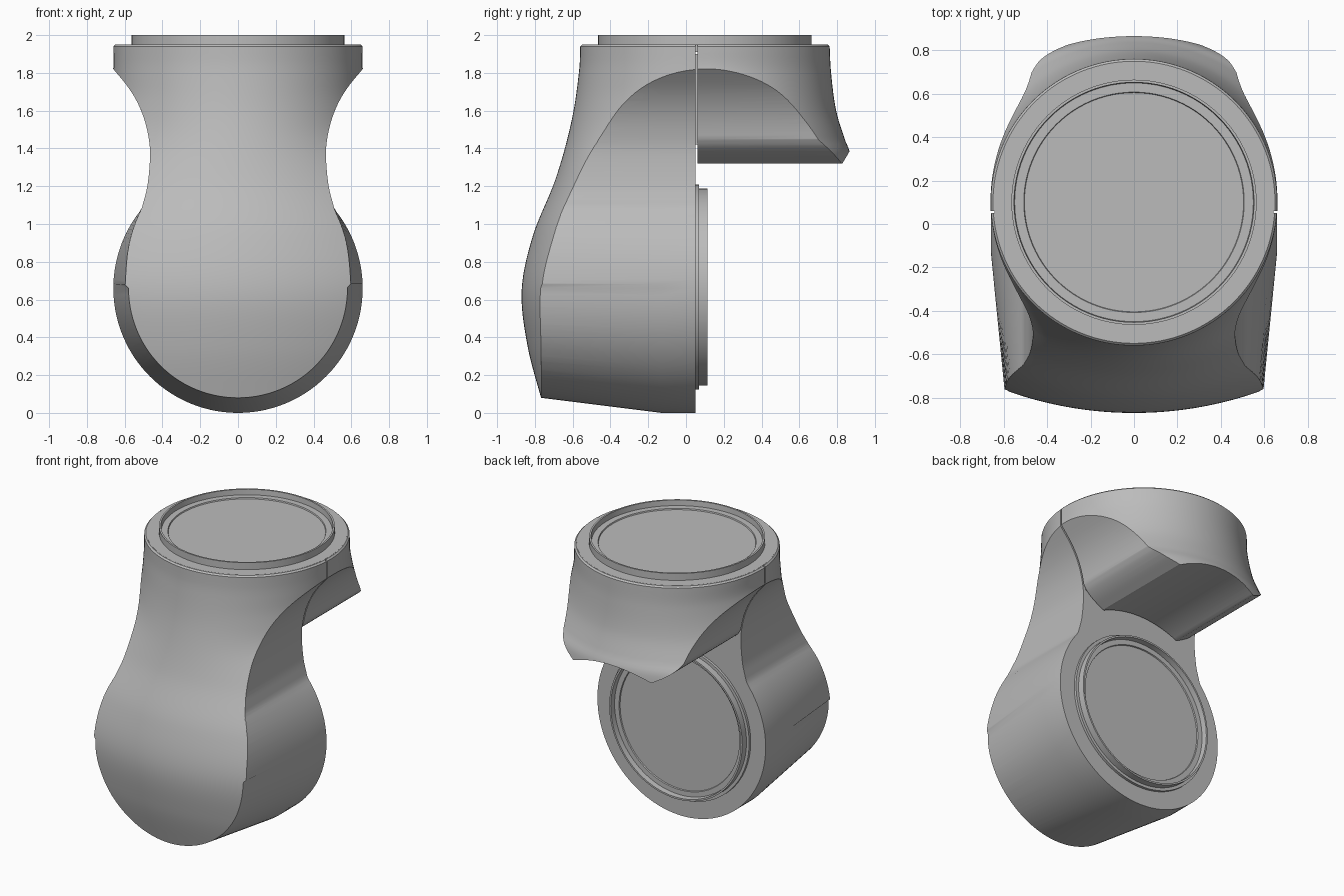
import bpy, bmesh, math
from mathutils import Matrix

cube = bpy.data.objects.get("Cube")
if cube:
    bpy.data.objects.remove(cube, do_unlink=True)

grey = bpy.data.materials.new("satin grey")
grey.use_nodes = True
colour = (0.5, 0.5, 0.5, 1)
grey.diffuse_color = colour
grey.node_tree.nodes["Principled BSDF"].inputs["Base Color"].default_value = colour

AXIS_Z = 0.66      # height of the lower joint
FLANGE_Y = 0.10    # centre of the upper joint
SEAM = 0.05        # plane of the lower joint face


def smooth(table):
    """Smooth function through sorted (position, value) points."""
    n = len(table)

    def slope(i):
        a, b = table[max(i - 1, 0)], table[min(i + 1, n - 1)]
        return (b[1] - a[1]) / (b[0] - a[0])

    def f(t):
        t = min(max(t, table[0][0]), table[-1][0])
        i = next(k for k in range(n - 1) if t <= table[k + 1][0])
        (x0, y0), (x1, y1) = table[i], table[i + 1]
        h = x1 - x0
        u = (t - x0) / h
        return ((1 + 2 * u) * (1 - u) ** 2 * y0 + u * (1 - u) ** 2 * h * slope(i)
                + u * u * (3 - 2 * u) * y1 + u * u * (u - 1) * h * slope(i + 1))
    return f


def span(a, b, n):
    return [a + (b - a) * i / n for i in range(n + 1)]


def finish(bm, name):
    bmesh.ops.recalc_face_normals(bm, faces=bm.faces)
    mesh = bpy.data.meshes.new(name)
    bm.to_mesh(mesh)
    bm.free()
    mesh.materials.append(grey)
    ob = bpy.data.objects.new(name, mesh)
    bpy.context.collection.objects.link(ob)
    return ob


def activate(ob):
    bpy.ops.object.select_all(action='DESELECT')
    ob.select_set(True)
    bpy.context.view_layer.objects.active = ob


def shade(ob):
    activate(ob)
    bpy.ops.object.shade_smooth_by_angle(angle=math.radians(28))


def loft(name, loops):
    """Closed solid through equal-length loops of points."""
    bm = bmesh.new()
    rings = [[bm.verts.new(p) for p in loop] for loop in loops]
    n = len(rings[0])
    for a, b in zip(rings, rings[1:]):
        for i in range(n):
            j = (i + 1) % n
            bm.faces.new((a[i], a[j], b[j], b[i]))
    bm.faces.new(rings[0])
    bm.faces.new(rings[-1])
    return finish(bm, name)


def lathe(name, profile, matrix, steps=96):
    """Turn a (radius, height) profile that starts and ends on the axis."""
    bm = bmesh.new()
    verts = [bm.verts.new((r, 0, h)) for r, h in profile]
    edges = [bm.edges.new(pair) for pair in zip(verts, verts[1:])]
    bmesh.ops.spin(bm, geom=verts + edges, axis=(0, 0, 1), cent=(0, 0, 0),
                   angle=math.tau, steps=steps)
    bmesh.ops.remove_doubles(bm, verts=bm.verts, dist=0.0001)
    bm.transform(matrix)
    ob = finish(bm, name)
    shade(ob)


def intersect(ob, cutter):
    cutter.hide_render = True
    mod = ob.modifiers.new("trim", 'BOOLEAN')
    mod.operation, mod.solver, mod.object = 'INTERSECT', 'EXACT', cutter
    activate(ob)
    bpy.ops.object.modifier_apply(modifier=mod.name)
    bpy.data.objects.remove(cutter, do_unlink=True)
    shade(ob)


def curved_slab(name, heights, face_y, radius, side, back):
    """Solid whose outer face is an arc at every height; side is -1 front, 1 back."""
    loops = []
    for z in heights:
        round_off = max(0, z - 1.94)          # softened top rim
        r = radius(z) - round_off
        y = face_y(z) - side * round_off
        top = math.asin(min(0.9995, 0.75 / r))
        loop = [(r * math.sin(a), y - side * r * (1 - math.cos(a)), z)
                for a in span(-top, top, 64)]
        loops.append(loop + [(loop[-1][0], back, z), (loop[0][0], back, z)])
    return loft(name, loops)


# Half width of the waist, seen from the front
waist = smooth([(0.66, 0.575), (0.91, 0.553), (1.1, 0.505), (1.2, 0.48), (1.35, 0.466),
                (1.45, 0.472), (1.58, 0.505), (1.7, 0.565), (1.82, 0.66), (2.1, 0.9)])

# Front shell: domed face flowing up into the round flange
front_y = smooth([(-0.1, -0.71), (0.09, -0.77), (0.36, -0.84), (0.65, -0.87), (0.94, -0.81),
                  (1.24, -0.69), (1.55, -0.605), (1.82, -0.565), (1.95, -0.56)])
front_r = smooth([(-0.1, 1.73), (0.65, 1.73), (0.94, 1.5), (1.24, 1.05), (1.45, 0.75),
                  (1.65, 0.67), (1.8, 0.66), (1.95, 0.66)])
front_shell = curved_slab("front_shell", span(-0.05, 1.94, 56) + [1.945, 1.95],
                          front_y, front_r, -1, 0.3)


def shell_outline(y, r):
    half = [(r * math.sin(a), AXIS_Z - r * math.cos(a)) for a in span(0, math.pi / 2, 28)]
    for z in span(AXIS_Z, 2.1, 64)[1:]:
        ball = math.sqrt(max(0, r * r - (z - AXIS_Z) ** 2))
        half.append((max(ball, waist(z)), z))
    return [(x, y, z) for x, z in half] + [(-x, y, z) for x, z in reversed(half[1:])]


intersect(front_shell, loft("shell_cutter", [
    shell_outline(-1.0, 0.551), shell_outline(-0.13, 0.66), shell_outline(SEAM, 0.66)]))

# Rear hood: overhang with an arched underside above the lower joint
hood_y = smooth([(1.25, 0.88), (1.38, 0.867), (1.45, 0.84), (1.6, 0.795), (1.8, 0.768), (1.95, 0.76)])
hood_r = smooth([(1.25, 1.0), (1.38, 0.95), (1.45, 0.86), (1.6, 0.74), (1.8, 0.665), (1.95, 0.66)])
rear_hood = curved_slab("rear_hood", span(1.25, 1.94, 36) + [1.945, 1.95], hood_y, hood_r, 1, -0.2)

curl = smooth([(0, 0.31), (0.045, 0.39), (0.09, 0.445), (0.13, 0.472)])
arch = 0.725
half = [(x, AXIS_Z + math.sqrt(arch ** 2 - x * x)) for x in span(0, 0.3, 14)]
half += [(curl(h), 1.32 + h) for h in span(0, 0.13, 12)]
half += [(waist(z), z) for z in span(1.45, 2.1, 32)[1:]]
outline = half + [(-x, z) for x, z in reversed(half[1:])]
intersect(rear_hood, loft("hood_cutter", [[(x, y, z) for x, z in outline] for y in (SEAM + 0.01, 1.0)]))

# Core that closes the seam between shell and hood
bm = bmesh.new()
bmesh.ops.create_cube(bm, size=1, matrix=Matrix.Translation((0, 0.055, 1.66))
                      @ Matrix.Diagonal((0.9, 0.03, 0.48, 1)))
finish(bm, "seam_core")

# Upper joint: lid and raised rim around a sunken disc
upper = Matrix.Translation((0, FLANGE_Y, 1.95))
lathe("flange_lid", [(0, -0.04), (0.645, -0.04), (0.645, 0.001), (0, 0.001)], upper)
lathe("upper_rim", [(0, -0.03), (0.565, -0.03), (0.565, 0.05), (0.553, 0.05), (0.55, 0.012),
                    (0.508, 0.012), (0.505, 0.004), (0, 0.004)], upper)

# Lower joint: stepped collar and rim around a sunken disc
lower = Matrix.Translation((0, SEAM, AXIS_Z + 0.007)) @ Matrix.Rotation(-math.pi / 2, 4, 'X')
lathe("lower_rim", [(0, -0.03), (0.543, -0.03), (0.543, 0.018), (0.522, 0.018), (0.522, 0.065),
                    (0.51, 0.065), (0.507, 0.026), (0.472, 0.026), (0.469, 0.018), (0, 0.018)], lower)
